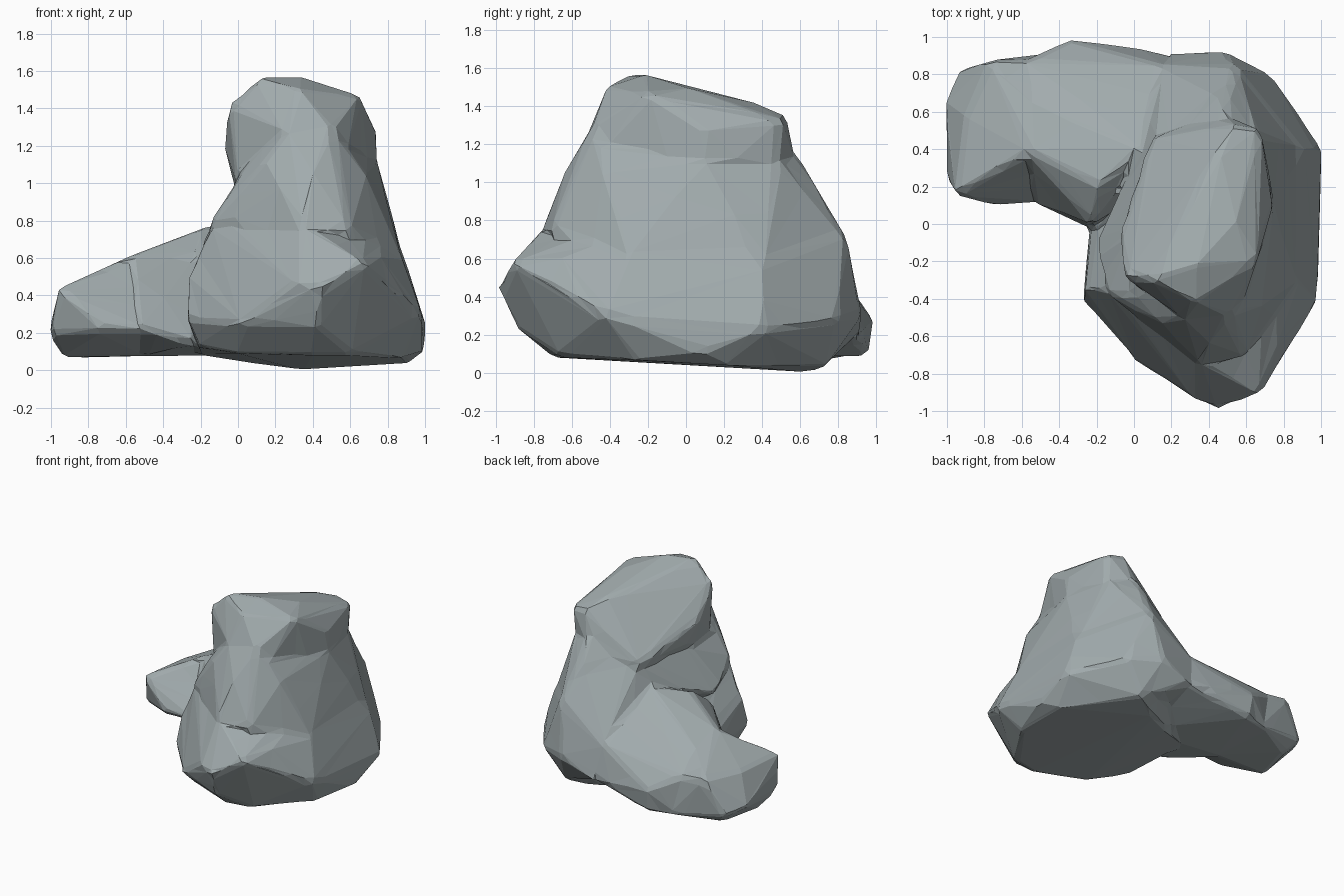
import bpy
import bmesh
import random
from mathutils import Vector

default_cube = bpy.data.objects.get("Cube")
if default_cube:
    bpy.data.objects.remove(default_cube, do_unlink=True)

random.seed(4)

# Broad lower mass: underside, widest belt, then the sloping shoulders
BASE = [
    (0, -.55, .1), (.4, -.7, .09), (.6, -.66, .09), (.88, -.25, .07), (.92, .2, .05),
    (.55, .74, .04), (.33, .63, .01), (-.2, .3, .09), (-.2, -.35, .13),
    (-.27, -.4, .28), (.02, -.73, .25), (.18, -.81, .28), (.42, -.88, .24),
    (.45, -.98, .45), (.32, -.92, .46), (.67, -.9, .58), (.76, -.65, .6),
    (.97, -.42, .3), (.99, .1, .11), (1, .4, .22), (.73, .79, .28), (.48, .92, .3),
    (-.25, -.35, .5), (.87, -.3, .6), (.9, .4, .55), (.54, .84, .72),
    (.35, -.73, .77), (-.12, -.35, .8), (.77, .1, .88), (.45, .66, .98),
]

# Sloping waist that carries the base up into the crown
WAIST = [
    (.35, -.74, .77), (.6, -.7, .74), (-.13, -.38, .8), (-.2, -.1, .62),
    (.86, -.3, .63), (.88, .4, .57), (.54, .83, .72), (.05, .4, .82),
    (.4, -.63, 1.05), (.15, -.52, 1.11), (.02, -.38, 1.05), (.27, -.5, 1.27),
    (.5, -.49, 1.28), (.68, -.42, 1.05), (.74, .1, 1.1), (.66, .48, 1.1),
    (.48, .58, 1.14), (.45, .68, .97), (.12, .42, .98), (.02, 0, 1),
]

# Upright crown with a gently tilted top
CROWN = [
    (.12, -.3, 1.56), (.33, -.22, 1.56), (.32, -.41, 1.5), (.65, -.2, 1.46),
    (.54, 0, 1.49), (.45, .38, 1.41), (.55, .52, 1.35), (.67, .5, 1.32),
    (.73, .1, 1.27), (-.04, -.28, 1.42), (-.07, -.07, 1.2), (-.02, .02, 1.02),
    (.1, .47, .98), (.27, -.5, 1.27), (.5, -.48, 1.3), (0, -.3, 1),
    (.74, .1, 1), (.66, .47, 1.05), (.5, .57, 1.13), (.55, -.48, 1.1),
]

# Section of the arm where its two stretches meet
ELBOW = [
    (-.56, .39, .61), (-.52, .12, .22), (-.5, .38, .08),
    (-.55, .65, .54), (-.57, .87, .41), (-.5, .9, .1),
]

# Section where the arm meets the back of the waist
SADDLE = [
    (.05, .4, .8), (.1, .65, .62), (.15, .84, .47), (.2, .9, .2), (.2, .3, .09),
]

# Blunt outer end of the arm
ARM_TIP = [
    (-.95, .16, .43), (-.72, .1, .22), (-.9, .57, .43), (-.77, .87, .44),
    (-.93, .82, .17), (-1, .65, .2), (-1, .25, .19), (-.93, .4, .08),
    (-.85, .75, .08),
]

# Inner stretch of the arm
ARM_ROOT = [
    (-.27, 0, .14), (-.2, .2, .75), (-.22, 0, .6), (-.33, .98, .27),
    (-.33, .95, .1),
]

# Steep slope behind the crown
BACK_SLOPE = [
    (.48, .92, .3), (.54, .84, .72), (.46, .67, .97), (.48, .57, 1.08),
    (.12, .45, .95), (.55, .73, .05),
]


def add_hull(bm, points):
    """Wrap a closed faceted shell around a handful of corner points."""
    corners = [bm.verts.new(p) for p in points]
    bmesh.ops.convex_hull(bm, input=corners)
    loose = [v for v in corners if v.is_valid and not v.link_faces]
    bmesh.ops.delete(bm, geom=loose, context='VERTS')


def make_material(name, color):
    material = bpy.data.materials.new(name)
    material.use_nodes = True
    material.diffuse_color = color
    for node in material.node_tree.nodes:
        if node.type == 'BSDF_PRINCIPLED':
            node.inputs["Base Color"].default_value = color
            node.inputs["Roughness"].default_value = 0.9
    return material


# Overlapping masses of the boulder
bm = bmesh.new()
masses = (BASE, WAIST, CROWN, ARM_TIP + ELBOW, ELBOW + ARM_ROOT + SADDLE,
          SADDLE + BACK_SLOPE)
for cloud in masses:
    add_hull(bm, cloud)
bmesh.ops.recalc_face_normals(bm, faces=bm.faces[:])
mesh = bpy.data.meshes.new("boulder")
bm.to_mesh(mesh)
bm.free()
boulder = bpy.data.objects.new("boulder", mesh)
bpy.context.collection.objects.link(boulder)

# Fuse the masses, soften the joins and chip back to irregular facets
remesh = boulder.modifiers.new("fuse", 'REMESH')
remesh.mode = 'VOXEL'
remesh.voxel_size = 0.025
smooth = boulder.modifiers.new("soften", 'SMOOTH')
smooth.factor = 0.5
smooth.iterations = 6
swell = boulder.modifiers.new("swell", 'DISPLACE')
swell.mid_level = 0
swell.strength = 0.008
chip = boulder.modifiers.new("chip", 'DECIMATE')
chip.ratio = 0.02

depsgraph = bpy.context.evaluated_depsgraph_get()
fused = bpy.data.meshes.new_from_object(boulder.evaluated_get(depsgraph))
boulder.modifiers.clear()
boulder.data = fused
bpy.data.meshes.remove(mesh)
fused.name = "boulder"

# Slight unevenness of the stone
for v in fused.vertices:
    v.co += Vector([random.uniform(-1, 1) for _ in range(3)]) * 0.004

# Flat faceted stone in a single colour
fused.materials.clear()
fused.materials.append(make_material("blue grey stone", (.36, .41, .42, 1)))
for face in fused.polygons:
    face.use_smooth = False
    face.material_index = 0
fused.update()
